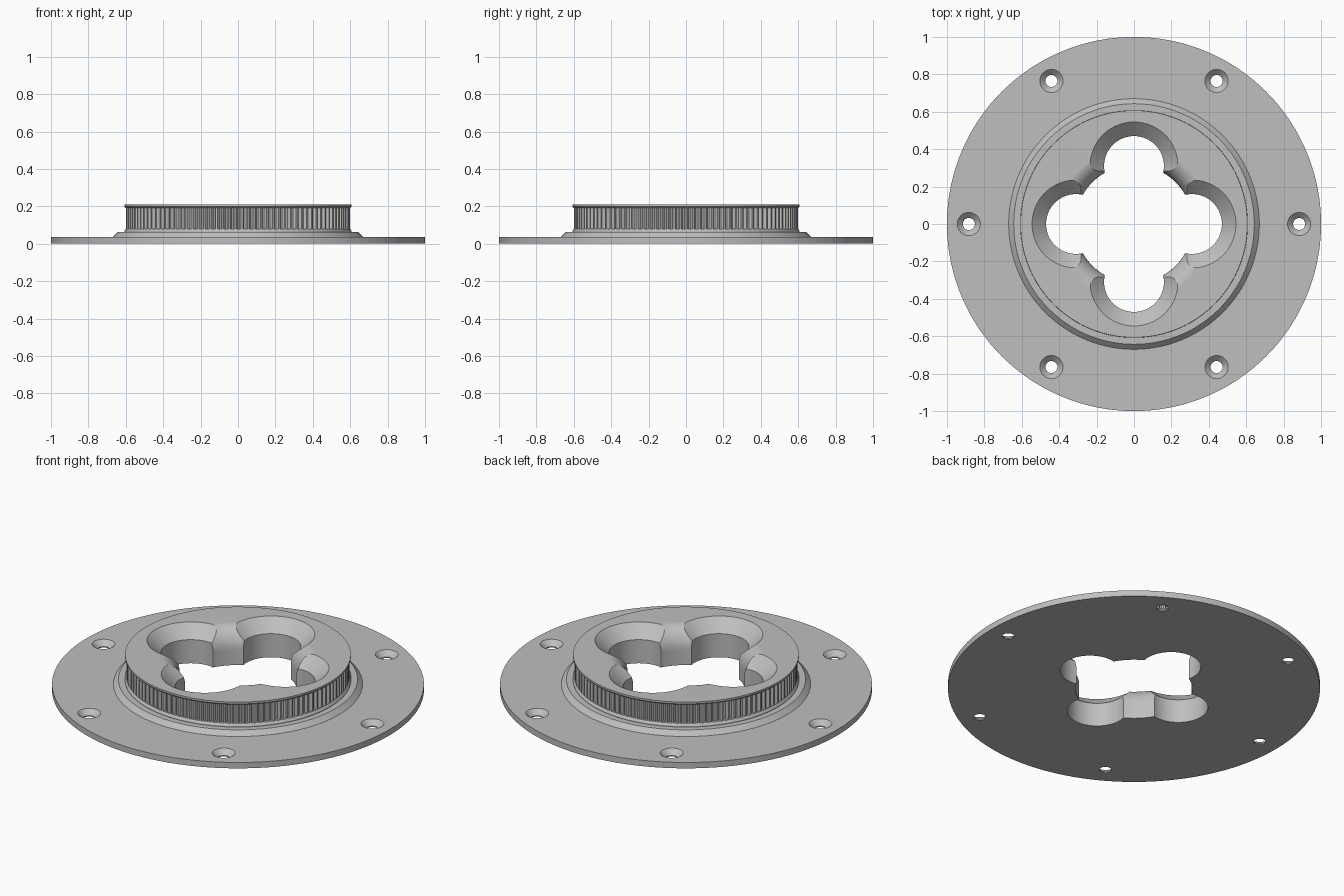
import bpy, bmesh, math

if "Cube" in bpy.data.objects:
    bpy.data.objects.remove(bpy.data.objects["Cube"])

grey = bpy.data.materials.new("plain grey")
grey.use_nodes = True
colour = (0.52, 0.52, 0.52, 1)
grey.diffuse_color = colour
grey.node_tree.nodes["Principled BSDF"].inputs["Base Color"].default_value = colour

TEETH = 110
TOP = 0.21


def lathe(name, profile, segments, x=0, y=0):
    """Closed solid from (land radius, groove radius, z) rings; every four segments make one tooth."""
    bm = bmesh.new()
    rings = []
    for land, groove, z in profile:
        ring = []
        for i in range(segments):
            a = math.tau * i / segments
            r = land if i % 4 < 2 else groove
            ring.append(bm.verts.new((x + r * math.cos(a), y + r * math.sin(a), z)))
        rings.append(ring)
    for low, high in zip(rings, rings[1:]):
        for i in range(segments):
            j = (i + 1) % segments
            bm.faces.new((low[i], low[j], high[j], high[i]))
    bm.faces.new(rings[0][::-1])
    bm.faces.new(rings[-1])
    bmesh.ops.recalc_face_normals(bm, faces=bm.faces[:])
    mesh = bpy.data.meshes.new(name)
    bm.to_mesh(mesh)
    bm.free()
    mesh.materials.append(grey)
    obj = bpy.data.objects.new(name, mesh)
    bpy.context.collection.objects.link(obj)
    return obj


def plain(points):
    return [(r, r, z) for r, z in points]


# Flange, sloped collar, toothed drum and top lip as one turned body
body = lathe("flanged_toothed_hub",
             plain([(1, 0), (1, 0.035), (0.67, 0.035), (0.643, 0.062),
                    (0.608, 0.062), (0.608, 0.068), (0.6, 0.08)])
             + [(0.6, 0.583, 0.08), (0.6, 0.583, 0.192)]
             + plain([(0.6, 0.192), (0.607, 0.199), (0.607, TOP)]),
             TEETH * 4)

# Central bore with a rounded upper rim
cutters = []
fillet = [(0.42 - 0.105 * math.cos(t), 0.09 + 0.121 * math.sin(t))
          for t in [math.pi / 2 * i / 12 for i in range(13)]]
cutters.append(lathe("bore_cutter", plain([(0.315, -0.05)] + fillet + [(0.42, 0.26)]), 128))

# Four lobes with a chamfered upper rim
for k in range(4):
    a = math.tau * k / 4
    cutters.append(lathe("lobe_cutter",
                         plain([(0.16, -0.05), (0.16, 0.14), (0.289, 0.26)]), 96,
                         0.31 * math.cos(a), 0.31 * math.sin(a)))

# Six countersunk screw holes
for k in range(6):
    a = math.tau * k / 6
    cutters.append(lathe("screw_hole_cutter",
                         plain([(0.032, -0.05), (0.032, 0.006), (0.062, 0.035), (0.062, 0.05)]), 48,
                         0.883 * math.cos(a), 0.883 * math.sin(a)))

# Cut all openings, then drop the cutters
bpy.ops.object.select_all(action='DESELECT')
bpy.context.view_layer.objects.active = body
body.select_set(True)
for cutter in cutters:
    cutter.hide_render = True
    mod = body.modifiers.new("opening", 'BOOLEAN')
    mod.operation = 'DIFFERENCE'
    mod.solver = 'EXACT'
    mod.object = cutter
    bpy.ops.object.modifier_apply(modifier=mod.name)
    bpy.data.objects.remove(cutter)

bpy.ops.object.shade_smooth_by_angle(angle=math.radians(25))
